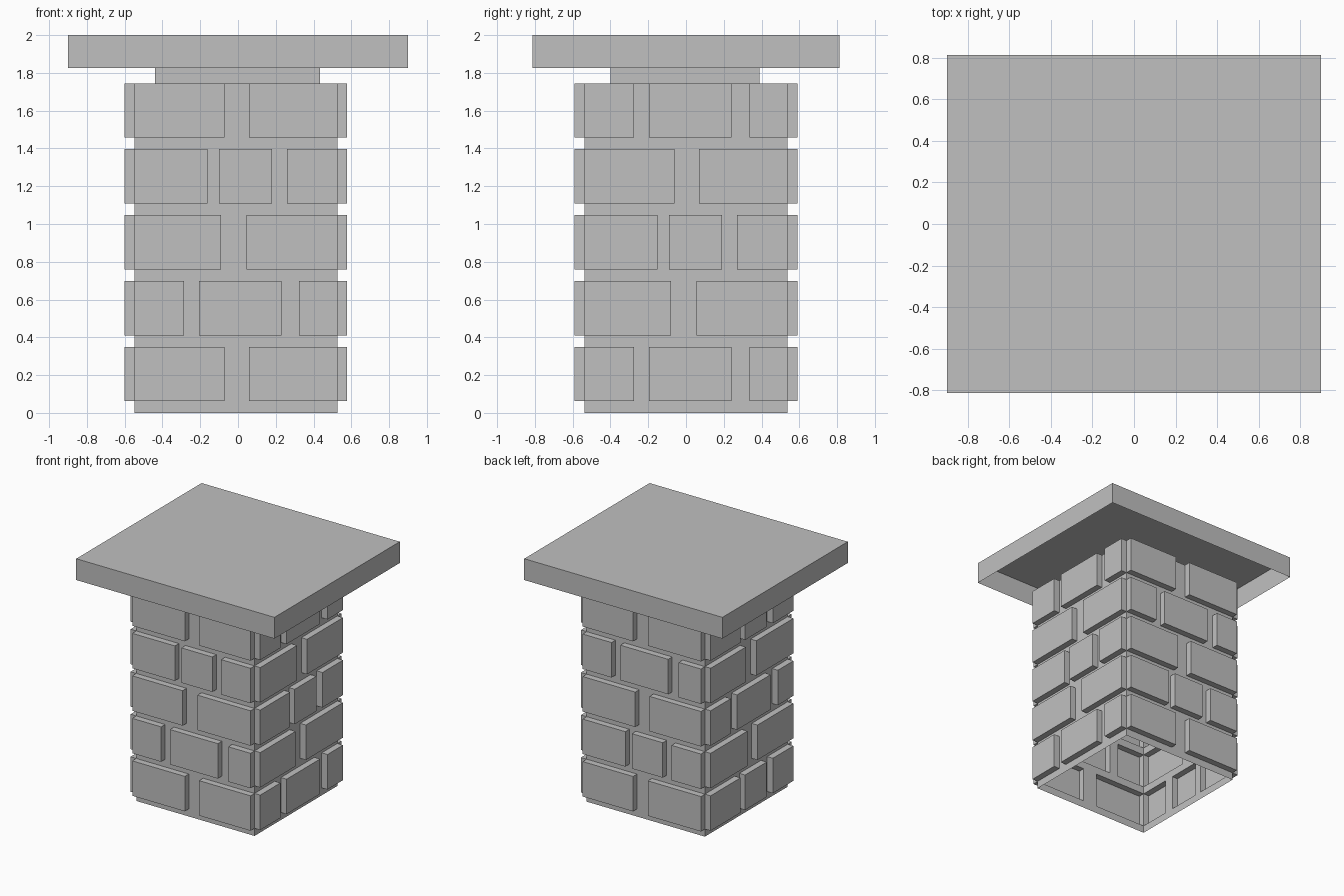
import bpy
import bmesh
from mathutils import Matrix, Vector

cube = bpy.data.objects.get("Cube")
if cube:
    bpy.data.objects.remove(cube, do_unlink=True)

# Single stone colour
stone = bpy.data.materials.new("grey_stone")
stone.use_nodes = True
GREY = (0.53, 0.53, 0.53, 1)
stone.diffuse_color = GREY
stone.node_tree.nodes["Principled BSDF"].inputs["Base Color"].default_value = GREY

HALF = 0.537      # half width of the column
OUT = 0.052       # how far bricks stand out
ROW = 0.349       # height of one course
JOINT = 0.062     # mortar joint under each course


def finish(name, bm):
    bmesh.ops.remove_doubles(bm, verts=bm.verts, dist=0.0002)
    mesh = bpy.data.meshes.new(name)
    bm.to_mesh(mesh)
    bm.free()
    mesh.materials.append(stone)
    obj = bpy.data.objects.new(name, mesh)
    bpy.context.collection.objects.link(obj)
    return obj


def quad(bm, matrix, *corners):
    bm.faces.new([bm.verts.new(matrix @ Vector(c)) for c in corners])


def wall_panel(bm, m, a, b, low, high):
    """Flat mortar panel on the front side, turned by the matrix."""
    quad(bm, m, (a, -HALF, low), (b, -HALF, low), (b, -HALF, high), (a, -HALF, high))


def brick(bm, m, a, b, low, high):
    """Raised brick, hollow at the back."""
    inner = [(a, -HALF, low), (b, -HALF, low), (b, -HALF, high), (a, -HALF, high)]
    outer = [(x, y - OUT, z) for x, y, z in inner]
    quad(bm, m, *outer)
    for i in range(4):
        j = (i + 1) % 4
        quad(bm, m, inner[i], inner[j], outer[j], outer[i])


def hollow_box(name, x0, x1, y0, y1, z0, z1, capped):
    bm = bmesh.new()
    bmesh.ops.create_cube(bm, size=1)
    for v in bm.verts:
        v.co = (x1 if v.co.x > 0 else x0, y1 if v.co.y > 0 else y0,
                z1 if v.co.z > 0 else z0)
    bm.normal_update()
    gone = [f for f in bm.faces if f.normal.z < -0.5 or (f.normal.z > 0.5 and not capped)]
    bmesh.ops.delete(bm, geom=gone, context="FACES")
    return finish(name, bm)


# Joint positions for the four sides of a course; each course turns a quarter
PATTERNS = [
    (-0.06, 0.07),
    (-0.275, -0.195, 0.24, 0.335),
    (-0.08, 0.055),
    (-0.15, -0.09, 0.19, 0.27),
]

# Brick column, open at the bottom
bm = bmesh.new()
for row in range(5):
    z0, z1 = row * ROW, (row + 1) * ROW
    for side in range(4):
        turn = Matrix.Translation((-0.011, 0, 0)) @ Matrix.Rotation(side * 1.5707963, 4, "Z")
        wall_panel(bm, turn, -HALF, HALF, z0, z0 + JOINT)
        cuts = (-HALF, *PATTERNS[(side + row) % 4], HALF)
        for i in range(len(cuts) - 1):
            make = wall_panel if i % 2 else brick
            make(bm, turn, cuts[i], cuts[i + 1], z0 + JOINT, z1)
top = 5 * ROW
quad(bm, Matrix.Translation((-0.011, 0, 0)), (-HALF, -HALF, top), (HALF, -HALF, top),
     (HALF, HALF, top), (-HALF, HALF, top))
finish("brick_column", bm)

# Neck and overhanging slab
hollow_box("neck", -0.44, 0.435, -0.4, 0.39, top, 1.825, True)
hollow_box("cap_slab", -0.9, 0.9, -0.813, 0.813, 1.825, 2.0, True)
